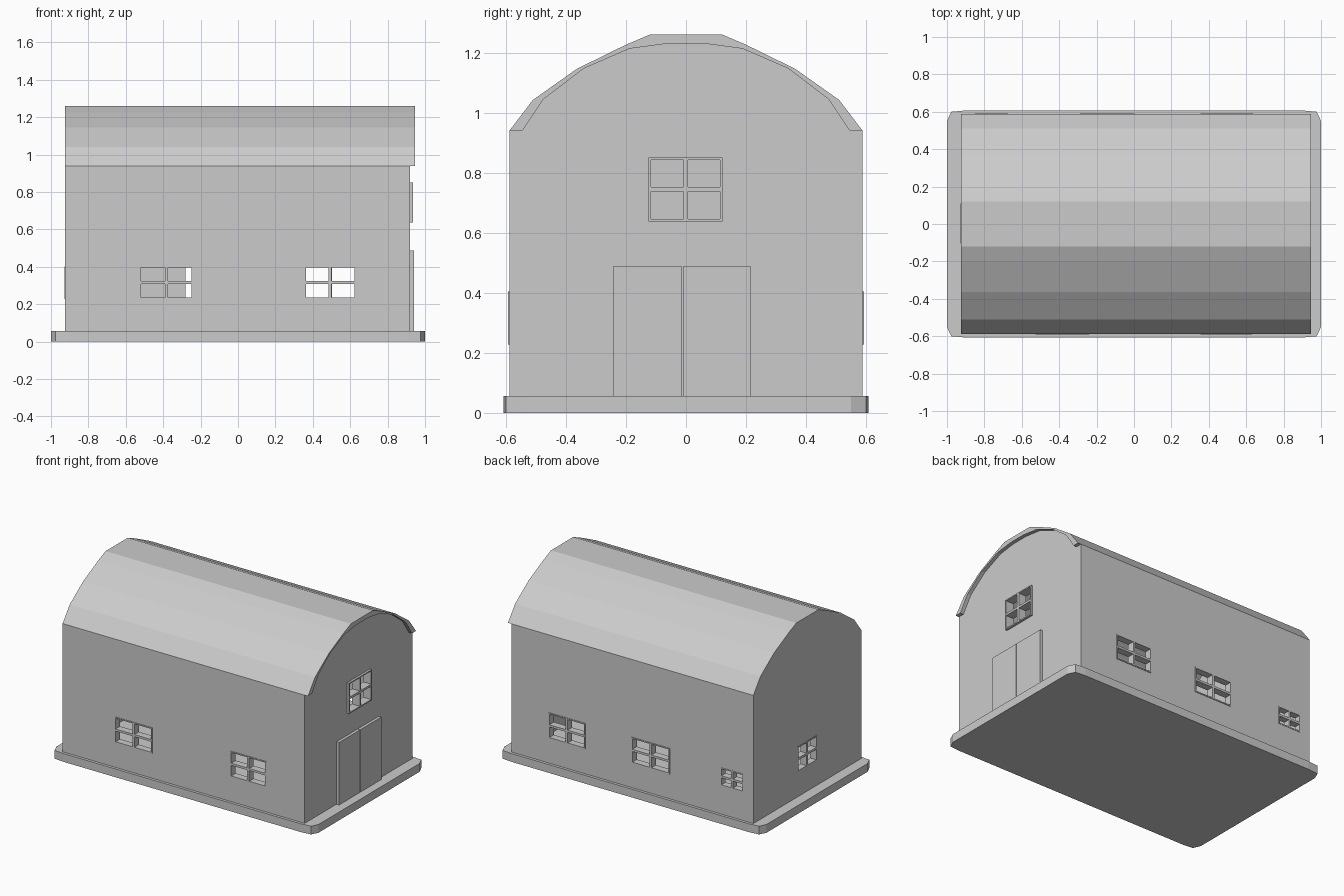
import bpy, bmesh
from mathutils import Vector

if "Cube" in bpy.data.objects:
    bpy.data.objects.remove(bpy.data.objects["Cube"])

FLOOR, EAVE, HALF, WALL = 0.057, 0.94, 0.588, 0.045
X0, X1 = -0.925, 0.92


def finish(name, bm):
    bmesh.ops.recalc_face_normals(bm, faces=bm.faces)
    mesh = bpy.data.meshes.new(name)
    bm.to_mesh(mesh)
    bm.free()
    ob = bpy.data.objects.new(name, mesh)
    bpy.context.collection.objects.link(ob)
    return ob


def prism(name, pts, shift):
    """Extrude a closed polygon of 3D points along a vector."""
    bm = bmesh.new()
    face = bm.faces.new([bm.verts.new(p) for p in pts])
    ext = bmesh.ops.extrude_face_region(bm, geom=[face], use_keep_orig=True)
    moved = [g for g in ext["geom"] if isinstance(g, bmesh.types.BMVert)]
    bmesh.ops.translate(bm, verts=moved, vec=shift)
    return finish(name, bm)


def profile_prism(name, yz, x0, x1):
    return prism(name, [(x0, y, z) for y, z in yz], (x1 - x0, 0, 0))


def add_box(bm, lo, hi):
    lo, hi = Vector(lo), Vector(hi)
    verts = bmesh.ops.create_cube(bm, size=1)["verts"]
    for v in verts:
        v.co = (lo + hi) / 2 + v.co * (hi - lo)


def boxes(name, spans):
    bm = bmesh.new()
    for lo, hi in spans:
        add_box(bm, lo, hi)
    return finish(name, bm)


def mirrored(half):
    return half + [(-y, z) for y, z in reversed(half)]


def cut(ob, cutter):
    mod = ob.modifiers.new("cut", 'BOOLEAN')
    mod.operation, mod.solver, mod.object = 'DIFFERENCE', 'EXACT', cutter
    bpy.context.view_layer.objects.active = ob
    bpy.ops.object.modifier_apply(modifier=mod.name)
    bpy.data.objects.remove(cutter)


# Base slab with clipped corners
corner = [(1, 0.55), (0.977, 0.6), (0.9, 0.607)]
outline = (corner + [(-x, y) for x, y in reversed(corner)]
           + [(-x, -y) for x, y in corner] + [(x, -y) for x, y in reversed(corner)])
prism("base", [(x, y, 0) for x, y in outline], (0, 0, FLOOR))

# Barn roof shell, overhanging the door end
outer = mirrored([(-HALF, EAVE), (-0.51, 1.042), (-0.363, 1.146), (-0.2, 1.226), (-0.12, 1.26)])
inner = mirrored([(-0.545, EAVE), (-0.474, 1.045), (-0.34, 1.147), (-0.188, 1.213), (-0.06, 1.23)])
profile_prism("roof", outer + inner[::-1], X0, 0.945)

# Hollow walls
walls = profile_prism("walls", [(-HALF, FLOOR), (-HALF, EAVE)] + inner
                      + [(HALF, EAVE), (HALF, FLOOR)], X0, X1)
inside = HALF - WALL
cavity = [(-inside, 0.03)] + [(y * inside / 0.545, z + 0.02) for y, z in inner] + [(inside, 0.03)]
cut(walls, profile_prism("cavity", cavity, X0 + WALL, X1 - WALL))

# Windows: name, facing axis, side, span along wall, height span, proud depth
windows = [
    ("front_window_left", 1, -1, (-0.526, -0.24), (0.228, 0.405), 0.004),
    ("front_window_right", 1, -1, (0.355, 0.63), (0.228, 0.405), 0.004),
    ("back_window_left", 1, 1, (0.355, 0.635), (0.228, 0.405), 0.004),
    ("back_window_middle", 1, 1, (-0.29, 0.002), (0.228, 0.405), 0.004),
    ("back_window_small", 1, 1, (-0.85, -0.675), (0.252, 0.378), 0.002),
    ("left_end_window", 0, -1, (-0.103, 0.11), (0.228, 0.402), 0.002),
    ("gable_window", 0, 1, (-0.125, 0.122), (0.638, 0.85), 0.015),
]
openings = []
for name, axis, side, (a0, a1), (z0, z1), proud in windows:
    face = side * HALF if axis else (X1 if side > 0 else X0)

    def span(a, b, c, d, front, back):
        e = sorted((face + side * front, face - side * back))
        if axis:
            return (a, e[0], c), (b, e[1], d)
        return (e[0], a, c), (e[1], b, d)

    openings.append(span(a0, a1, z0, z1, 0.05, WALL + 0.03))
    t, m = 0.008, 0.0075
    am, zm = (a0 + a1) / 2, (z0 + z1) / 2
    uprights = [(a0, a0 + t), (am - m, am + m), (a1 - t, a1)]
    rails = [(z0, z0 + t), (zm - m, zm + m), (z1 - t, z1)]
    gaps = [(uprights[0][1], uprights[1][0]), (uprights[1][1], uprights[2][0])]
    bars = [span(a, b, z0, z1, proud, WALL) for a, b in uprights]
    bars += [span(a, b, c, d, proud, WALL) for c, d in rails for a, b in gaps]
    boxes(name, bars)
cut(walls, boxes("openings", openings))

# Double doors on the gable end
for name, y0, y1 in (("door_left", -0.243, -0.014), ("door_right", -0.01, 0.217)):
    boxes(name, [((X1 - 0.005, y0, FLOOR), (0.94, y1, 0.487))])
